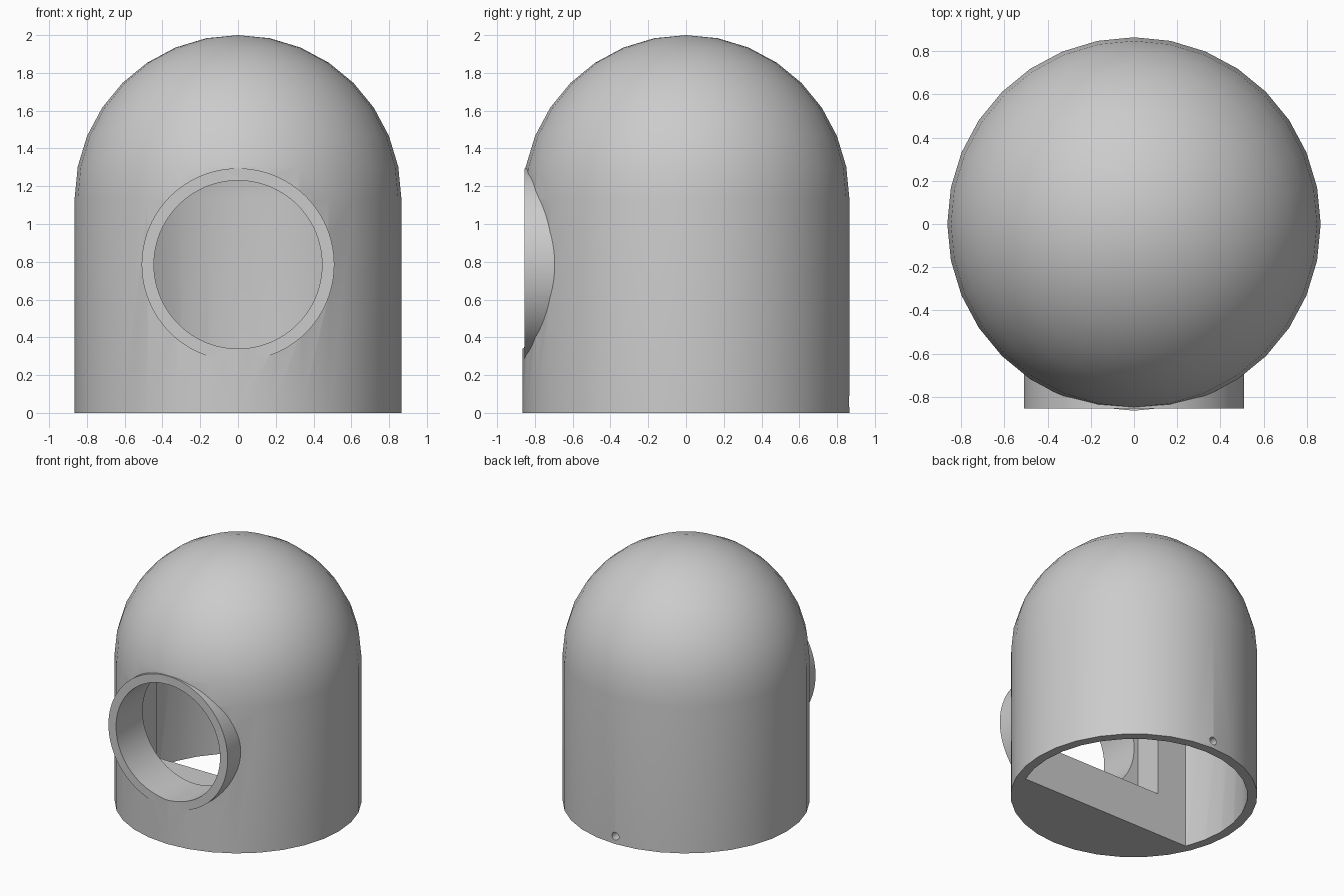
import bpy, bmesh, math
from mathutils import Matrix

if "Cube" in bpy.data.objects:
    bpy.data.objects.remove(bpy.data.objects["Cube"], do_unlink=True)

RADIUS, INNER = 0.865, 0.795
SEAM = 1.135            # height where the dome begins
HOLE_Z = 0.785          # centre height of the porthole
BLOCK_Y = -0.31         # rear face of the thick front wall

grey = bpy.data.materials.new("plain_grey")
grey.use_nodes = True
grey.diffuse_color = (0.6, 0.6, 0.6, 1)
grey.node_tree.nodes["Principled BSDF"].inputs["Base Color"].default_value = grey.diffuse_color


def make_object(name, bm):
    bmesh.ops.recalc_face_normals(bm, faces=bm.faces)
    mesh = bpy.data.meshes.new(name)
    bm.to_mesh(mesh)
    bm.free()
    mesh.materials.append(grey)
    obj = bpy.data.objects.new(name, mesh)
    bpy.context.collection.objects.link(obj)
    return obj


def bullet(name, radius, bottom, cut_y=None):
    """Closed cylinder with a hemispherical top, optionally cut flat at the front."""
    bm = bmesh.new()
    points = [(0, bottom), (radius, bottom)]
    for i in range(9):
        a = math.pi / 2 * i / 8
        points.append((radius * math.cos(a) if i < 8 else 0, SEAM + radius * math.sin(a)))
    verts = [bm.verts.new((r, 0, z)) for r, z in points]
    edges = [bm.edges.new(pair) for pair in zip(verts, verts[1:])]
    bmesh.ops.spin(bm, geom=verts + edges, cent=(0, 0, 0), axis=(0, 0, 1),
                   angle=math.tau, steps=32)
    bmesh.ops.remove_doubles(bm, verts=bm.verts, dist=0.0005)
    if cut_y is not None:
        bmesh.ops.bisect_plane(bm, geom=bm.verts[:] + bm.edges[:] + bm.faces[:],
                               plane_co=(0, cut_y, 0), plane_no=(0, -1, 0), clear_outer=True)
        bmesh.ops.holes_fill(bm, edges=[e for e in bm.edges if e.is_boundary])
    return make_object(name, bm)


def tube(name, radius, y0, y1, z, sides):
    """Solid cylinder lying along y."""
    bm = bmesh.new()
    place = Matrix.Translation((0, (y0 + y1) / 2, z)) @ Matrix.Rotation(math.pi / 2, 4, "X")
    bmesh.ops.create_cone(bm, cap_ends=True, segments=sides, radius1=radius,
                          radius2=radius, depth=y1 - y0, matrix=place)
    return make_object(name, bm)


def box(name, x, y0, y1, z0, z1):
    bm = bmesh.new()
    place = Matrix.Translation((0, (y0 + y1) / 2, (z0 + z1) / 2))
    bmesh.ops.create_cube(bm, size=1, matrix=place @ Matrix.Diagonal((2 * x, y1 - y0, z1 - z0, 1)))
    return make_object(name, bm)


def combine(target, tool, operation):
    """Apply a boolean and discard the helper."""
    tool.hide_render = True
    mod = target.modifiers.new(tool.name, "BOOLEAN")
    mod.operation, mod.solver, mod.object = operation, "EXACT", tool
    bpy.context.view_layer.objects.active = target
    bpy.ops.object.modifier_apply(modifier=mod.name)
    bpy.data.objects.remove(tool, do_unlink=True)


# Domed shell, hollow behind a thick front wall
shell = bullet("domed_shell", RADIUS, 0)
combine(shell, bullet("main_cavity", INNER, -0.1, BLOCK_Y), "DIFFERENCE")
combine(shell, bullet("dome_cavity", INNER - 0.001, SEAM - 0.004), "DIFFERENCE")

# Round collar and its porthole
combine(shell, tube("collar", 0.51, -0.855, -0.55, HOLE_Z, 96), "UNION")
combine(shell, tube("porthole", 0.445, -1.0, -0.4, HOLE_Z, 96), "DIFFERENCE")

# Square recess behind the porthole
combine(shell, box("recess", 0.48, -0.53, BLOCK_Y + 0.05, 0.33, 1.26), "DIFFERENCE")

# Small cable hole low in the rear wall
combine(shell, tube("cable_hole", 0.03, 0.7, 1.0, 0.06, 24), "DIFFERENCE")

# Smooth curved walls with crisp rims
bpy.ops.object.select_all(action="DESELECT")
shell.select_set(True)
bpy.context.view_layer.objects.active = shell
bpy.ops.object.shade_smooth_by_angle(angle=math.radians(30))
